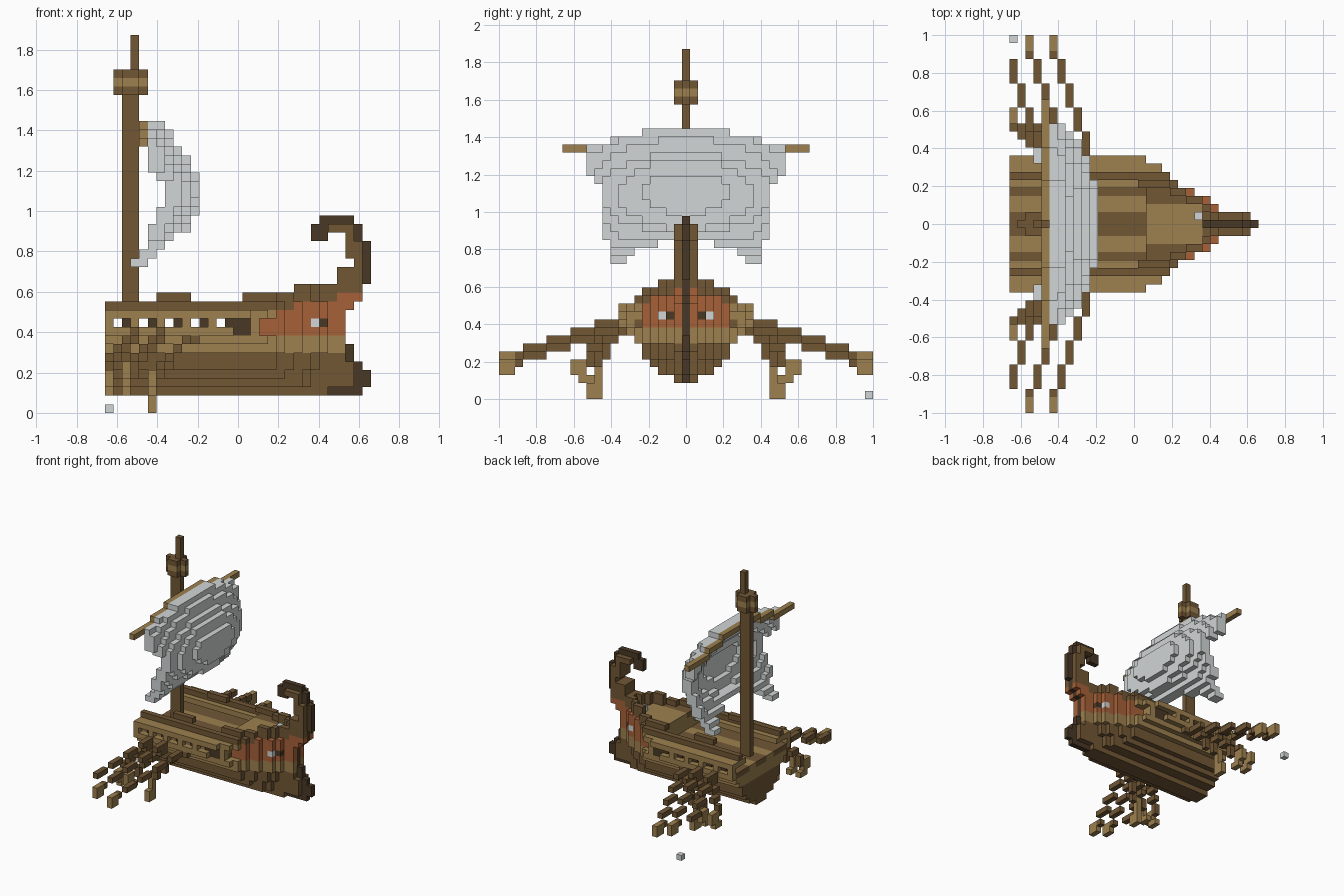
import bpy, bmesh

U = 2 / 47          # edge of one block
NX = 31             # blocks along the ship

cube = bpy.data.objects.get("Cube")
if cube:
    bpy.data.objects.remove(cube)

# ---- materials
COLOURS = {
    "brown_wood": (0.44, 0.345, 0.22),
    "tan_wood": (0.61, 0.50, 0.315),
    "dark_wood": (0.295, 0.23, 0.165),
    "red_paint": (0.65, 0.38, 0.235),
    "sail_grey": (0.82, 0.835, 0.835),
}
BROWN, TAN, DARK, RED, GREY = range(5)
mats = []
for name, rgb in COLOURS.items():
    m = bpy.data.materials.new(name)
    m.use_nodes = True
    col = tuple(c ** 2.2 for c in rgb) + (1,)
    m.diffuse_color = col
    m.node_tree.nodes["Principled BSDF"].inputs["Base Color"].default_value = col
    mats.append(m)


def build(name, cells):
    """Make one object from a dict of block position -> colour, outer faces only."""
    bm = bmesh.new()
    verts = {}

    def corner(p):
        if p not in verts:
            verts[p] = bm.verts.new(((p[0] - NX / 2) * U, (p[1] - 0.5) * U, p[2] * U))
        return verts[p]

    for cell, colour in cells.items():
        for axis in range(3):
            for side in (0, 1):
                near = list(cell)
                near[axis] += 2 * side - 1
                if tuple(near) in cells:
                    continue
                a, b = (axis + 1) % 3, (axis + 2) % 3
                quad = []
                for da, db in ((0, 0), (1, 0), (1, 1), (0, 1)):
                    p = list(cell)
                    p[axis] += side
                    p[a] += da
                    p[b] += db
                    quad.append(corner(tuple(p)))
                f = bm.faces.new(quad if side else quad[::-1])
                f.material_index = colour
    me = bpy.data.meshes.new(name)
    bm.to_mesh(me)
    bm.free()
    for m in mats:
        me.materials.append(m)
    ob = bpy.data.objects.new(name, me)
    bpy.context.collection.objects.link(ob)


def box(cells, xs, ys, zs, colour):
    for i in range(xs[0], xs[1] + 1):
        for j in range(ys[0], ys[1] + 1):
            for k in range(zs[0], zs[1] + 1):
                cells[i, j, k] = colour


# ---- hull
SECTION = {2: 1, 3: 3, 4: 4, 5: 5, 6: 5, 7: 6, 8: 7, 9: 8, 10: 8, 11: 8, 12: 6, 13: 5, 14: 3}
BOW_END = {2: 25, 3: 28, 4: 28, 5: 28, 12: 28, 13: 29, 14: 29}
HOLES = (1, 4, 7, 10, 13)


def plan_width(i):
    for limit, w in ((17, 8), (19, 7), (20, 6), (21, 5), (23, 4), (25, 3), (26, 2)):
        if i < limit:
            return w
    return 1


def hull_colour(i, j, k, outer):
    if k <= 6:
        return BROWN
    if k <= 8:
        return TAN
    if outer and i >= {9: 18, 10: 18, 11: 20, 12: 22, 13: 27}.get(k, NX):
        return RED
    if k >= 12:
        return BROWN
    if k == 9 and not outer:                        # floor boards
        return TAN if abs(j) in (2, 3) else BROWN
    return TAN


hull = {}
for k, s in SECTION.items():
    for i in range(BOW_END.get(k, 27) + 1):
        w = min(plan_width(i + max(0, 9 - k) * 0.4 + (k > 12)), s)
        if i >= 18 and k in (9, 10):
            w = min(w, 5)                           # cheeks under the ledge
        for j in range(-w, w + 1):
            outer = abs(j) == w
            if k == 10 and i < 17 and (not outer or i in HOLES or i - 1 in HOLES):
                continue                            # oar ports and rowing space
            if k == 11 and i < 17 and abs(j) < 5:
                continue                            # open middle
            if k >= 12 and not outer and i < 26:
                continue                            # inside the rails
            if k == 13 and i < 16 and not 6 <= i <= 9:
                continue
            if k == 14 and i < 22:
                continue
            hull[i, j, k] = hull_colour(i, j, k, outer)
# bow platform
for i in range(17, 26):
    w = plan_width(i) - 1
    for j in range(-w, w + 1):
        hull.setdefault((i, j, 12), TAN if abs(j) <= 2 and i < 24 else BROWN)
for side in (-1, 1):
    # painted eyes
    hull[24, 3 * side, 10] = GREY
    hull[25, 2 * side, 10] = DARK
    # dark ribs set back inside the ports
    for h in HOLES:
        hull[h + 1, 7 * side, 10] = DARK
    for i in (15, 16):
        for k in (9, 10):
            hull.pop((i, 8 * side, k), None)
            hull[i, 7 * side, k] = DARK

# ---- stem and curled bow post
stem = {}
for k, a, b in ((2, 26, 29), (3, 29, 30), (4, 29, 30), (5, 29, 29), (6, 28, 28), (7, 28, 28),
                (20, 28, 29), (21, 28, 29), (22, 25, 28), (21, 24, 26), (20, 24, 25)):
    box(stem, (a, b), (0, 0), (k, k), DARK)
box(stem, (30, 30), (0, 0), (15, 19), DARK)
for k, a, b in ((15, 27, 29), (16, 27, 29), (17, 29, 29), (18, 28, 29), (19, 28, 29),
                (20, 28, 28), (21, 26, 28)):
    box(stem, (a, b), (-1, 1), (k, k), BROWN)
box(stem, (26, 28), (0, 0), (21, 21), DARK)
for k in range(8, 15):                              # dark strip set into the bow
    e = BOW_END.get(k, 27)
    stem[e, 0, k] = DARK
    hull.pop((e, 0, k), None)
build("hull", hull)
build("bow_post", stem)

# ---- mast and lookout
mast = {}
box(mast, (2, 3), (0, 0), (10, 39), BROWN)
box(mast, (3, 3), (0, 0), (40, 43), BROWN)
build("mast", mast)
nest = {}
for k, colour in ((37, BROWN), (38, TAN), (39, BROWN)):
    for i in (1, 4):
        nest[i, 0, k] = colour
    for j in (-1, 1):
        box(nest, (2, 3), (j, j), (k, k), colour)
build("lookout", nest)

# ---- yard, rising in steps to the middle
yard = {}
for j in range(-15, 16):
    yard[4, j, 33 if abs(j) <= 5 else 32 if abs(j) <= 9 else 31] = TAN
build("yard", yard)

# ---- sail bulging forward in oval steps
sail = {}
RINGS = ((5.6, 2.6), (8.6, 4.5), (10.6, 5.2), (12.5, 7), (14.5, 8.5))
for k in range(20, 34):
    half = {33: 5, 32: 9, 27: 11}.get(k, 12 if k > 27 else 10)
    for j in range(-half, half + 1):
        f = 5 + sum((j / a) ** 2 + ((k - 25.3) / b) ** 2 <= 1 for a, b in RINGS)
        box(sail, (max(5, f - 1), f), (j, j), (k, k), GREY)
for side in (-1, 1):
    for k, inner, i in ((19, 4, 5), (18, 7, 4), (17, 8, 3)):
        for j in range(inner, 10):
            box(sail, (i, i + 1), (side * j, side * j), (k, k), GREY)
build("sail", sail)


# ---- oars, swept towards the stern
def long_oar(h, side, lower):
    cells = {}
    for j in range(8, 24):
        i = h - (j - 6) // 3
        if i < 0:
            break
        top = 9 - lower - max(0, j - 9) // 3
        if j > 21:
            box(cells, (i, i), (side * j, side * j), (4 - lower, 5 - lower), TAN)
        else:
            cells[i, side * j, top] = BROWN
    return cells


def steep_oar(h, side, path, blade):
    cells = {}
    for n, (j, k) in enumerate(path):
        cells[max(0, h - 1 - 4 * n // len(path)), side * j, k] = BROWN
    for j, k in blade:
        cells[max(0, h - 5), side * j, k] = TAN
    return cells


LOW = ([(8, 8), (9, 8), (9, 7), (10, 7), (10, 6), (10, 5), (11, 5), (11, 4)],
       [(11, 4), (11, 3), (11, 2), (11, 1), (12, 1), (11, 0), (12, 0)])
MIDDLE = ([(9, 8), (10, 8), (10, 7), (11, 7), (11, 6), (12, 6), (12, 5), (12, 4)],
          [(13, 4), (14, 4), (13, 3), (14, 3), (12, 2), (13, 2)])
for side, word in ((-1, "right"), (1, "left")):
    for n, (h, lower, shape) in enumerate(((4, 0, MIDDLE), (7, 0, MIDDLE), (10, 1, LOW))):
        build(f"long_oar_{word}_{n + 1}", long_oar(h, side, lower))
        build(f"steep_oar_{word}_{n + 1}", steep_oar(h, side, *shape))

# ---- loose blocks
build("loose_block", {(0, 23, 0): GREY})
build("deck_block", {(23, 1, 13): GREY})
